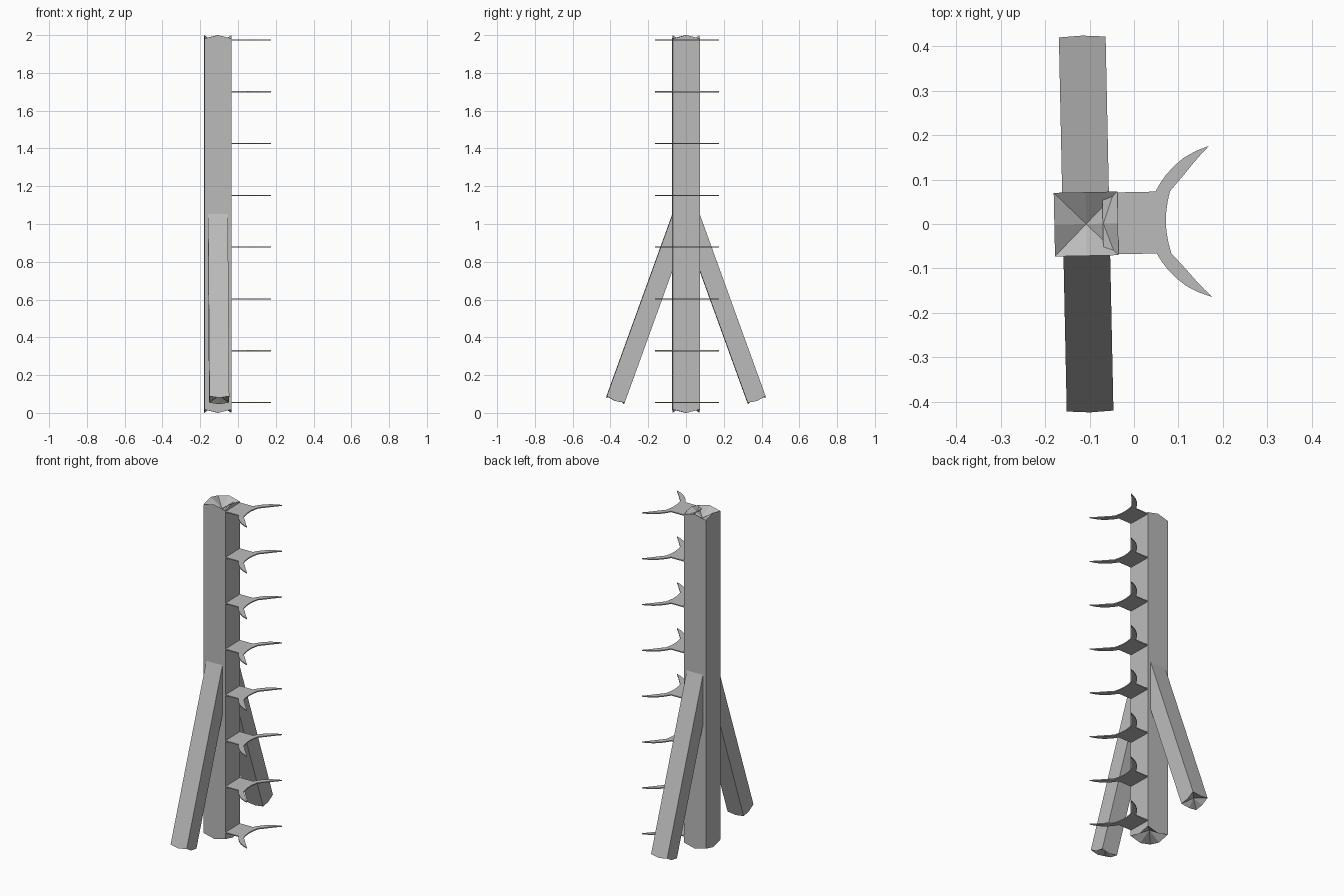
import bpy, bmesh, math
from mathutils import Matrix

if "Cube" in bpy.data.objects:
    bpy.data.objects.remove(bpy.data.objects["Cube"])

TURN = Matrix.Translation((-0.1075, 0, 0)) @ Matrix.Rotation(math.radians(1.2), 4, 'Z')

grey = bpy.data.materials.new("plain grey")
grey.diffuse_color = (0.5, 0.5, 0.5, 1)
grey.use_nodes = True
grey.node_tree.nodes["Principled BSDF"].inputs["Base Color"].default_value = grey.diffuse_color


def finish(bm, name, matrix):
    bmesh.ops.recalc_face_normals(bm, faces=bm.faces)
    mesh = bpy.data.meshes.new(name)
    bm.to_mesh(mesh)
    bm.free()
    mesh.materials.append(grey)
    obj = bpy.data.objects.new(name, mesh)
    bpy.context.collection.objects.link(obj)
    obj.matrix_world = matrix
    return obj


def beam(name, hx, hy, length, rise, dent, matrix):
    """Square beam, two panels per side; end edges peak mid-side, end centres sink."""
    ring = [(1, 1), (0, 1), (-1, 1), (-1, 0), (-1, -1), (0, -1), (1, -1), (1, 0)]
    bm = bmesh.new()
    loops = []
    for end, inward in ((0, 1), (length, -1)):
        loop = [bm.verts.new((x * hx, y * hy, end + inward * (rise if x and y else 0)))
                for x, y in ring]
        centre = bm.verts.new((0, 0, end + inward * dent))
        for i in range(8):
            bm.faces.new((loop[i], loop[(i + 1) % 8], centre))
        loops.append(loop)
    low, high = loops
    for i in range(8):
        j = (i + 1) % 8
        bm.faces.new((low[i], low[j], high[j], high[i]))
    return finish(bm, name, matrix)


# Upright post
beam("post", 0.0715, 0.0715, 2.0, 0.018, 0.05, TURN)

# Two slanted braces, ending inside the post
for side, label in ((1, "back"), (-1, "front")):
    slant = Matrix.Translation((0, side * 0.376, 0.063)) @ Matrix.Rotation(
        side * math.radians(19.9), 4, 'X')
    beam(label + "_brace", 0.0525, 0.0505, 1.06, 0.009, 0.03, TURN @ slant)

# Forked hooks: half outline from the root, round the horn, to the fork centre
half = [(0.0375, 0.0695), (0.157, 0.0695), (0.168, 0.088), (0.182, 0.107), (0.2, 0.126),
        (0.222, 0.144), (0.25, 0.159), (0.28, 0.17),
        (0.262, 0.152), (0.243, 0.131), (0.222, 0.106), (0.19, 0.07),
        (0.184, 0.046), (0.18, 0.02), (0.179, 0)]
outline = half + [(x, -y) for x, y in reversed(half[:-1])]
THICK = 0.006
for n in range(8):
    z = 0.055 + n * (1.974 - 0.055) / 7
    bm = bmesh.new()
    face = bm.faces.new([bm.verts.new((x, y, -THICK / 2)) for x, y in outline])
    top = bmesh.ops.extrude_face_region(bm, geom=[face])["geom"]
    bmesh.ops.translate(bm, vec=(0, 0, THICK),
                        verts=[v for v in top if isinstance(v, bmesh.types.BMVert)])
    finish(bm, f"hook_{n + 1}", TURN @ Matrix.Translation((0, 0, z)))
